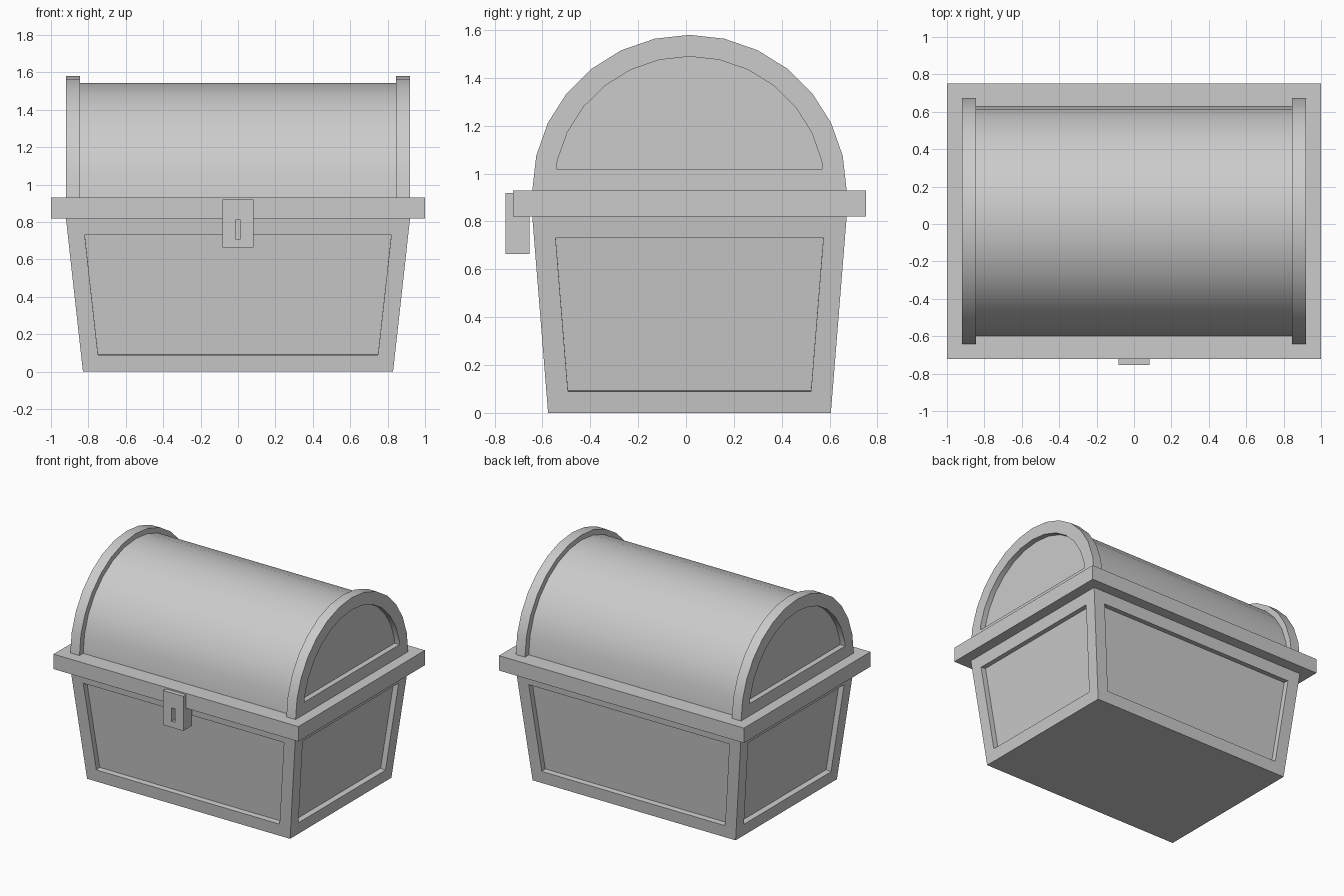
import bpy, bmesh, math
from mathutils import Vector

if "Cube" in bpy.data.objects:
    bpy.data.objects.remove(bpy.data.objects["Cube"])

CY = 0.0145      # chest centre in y; the lock overhangs the front
RIM_TOP = 0.93


def finish(bm, name):
    bmesh.ops.recalc_face_normals(bm, faces=bm.faces)
    mesh = bpy.data.meshes.new(name)
    bm.to_mesh(mesh)
    bm.free()
    ob = bpy.data.objects.new(name, mesh)
    bpy.context.collection.objects.link(ob)
    return ob


def box(x, y0, y1, z0, z1):
    bm = bmesh.new()
    bmesh.ops.create_cube(bm, size=1)
    for v in bm.verts:
        v.co = (v.co.x * 2 * x, y0 + (v.co.y + 0.5) * (y1 - y0), z0 + (v.co.z + 0.5) * (z1 - z0))
    bm.normal_update()
    return bm


def recess(bm, faces, margin, depth):
    # inset a frame, then sink the panel inside it
    bmesh.ops.inset_individual(bm, faces=faces, thickness=margin, use_even_offset=True)
    for f in faces:
        f.normal_update()
    new = bmesh.ops.inset_individual(bm, faces=faces, thickness=0, depth=-depth)
    return new


def half_drum(radius, x0, x1, steps=14):
    bm = bmesh.new()
    pts = [math.pi * i / steps for i in range(steps + 1)]
    face = bm.faces.new([bm.verts.new((x0, CY + radius * math.cos(a), RIM_TOP + radius * math.sin(a)))
                         for a in pts])
    out = bmesh.ops.extrude_face_region(bm, geom=[face], use_keep_orig=True)
    bmesh.ops.translate(bm, vec=(x1 - x0, 0, 0),
                        verts=[e for e in out["geom"] if isinstance(e, bmesh.types.BMVert)])
    bmesh.ops.recalc_face_normals(bm, faces=bm.faces)
    bm.normal_update()
    return bm


def smooth(ob):
    bpy.ops.object.select_all(action='DESELECT')
    ob.select_set(True)
    bpy.context.view_layer.objects.active = ob
    bpy.ops.object.shade_smooth_by_angle(angle=math.radians(30))


# tapered body with a sunken panel on each side
bm = box(0.92, CY - 0.657, CY + 0.657, 0, 0.82)
for v in bm.verts:
    if v.co.z < 0.1:
        v.co.x *= 0.829 / 0.92
        v.co.y = CY + (v.co.y - CY) * 0.591 / 0.657
bm.normal_update()
recess(bm, [f for f in bm.faces if abs(f.normal.z) < 0.5], 0.09, 0.04)
finish(bm, "body")

# rim between body and lid
finish(box(1.0, CY - 0.7375, CY + 0.7375, 0.82, RIM_TOP), "rim")

# curved lid and its two raised end arches
smooth(finish(half_drum(0.613, -0.85, 0.85), "lid_barrel"))
for side, name in ((-1, "lid_arch_left"), (1, "lid_arch_right")):
    bm = half_drum(0.65, side * 0.845, side * 0.92)
    for v in bm.verts:
        v.co.y = CY + (v.co.y - CY) * 0.657 / 0.65
    bm.normal_update()
    recess(bm, [f for f in bm.faces if f.normal.x * side > 0.9], 0.09, 0.04)
    smooth(finish(bm, name))

# lock plate with a keyhole slot
bm = box(0.083, -0.755, -0.655, 0.665, 0.92)
plate = [f for f in bm.faces if f.normal.y < -0.9]
recess(bm, plate, 0.07, 0.04)
for v in bm.verts:
    if abs(v.co.x) < 0.05:
        v.co.z = 0.71 if v.co.z < 0.79 else 0.81
finish(bm, "lock")
